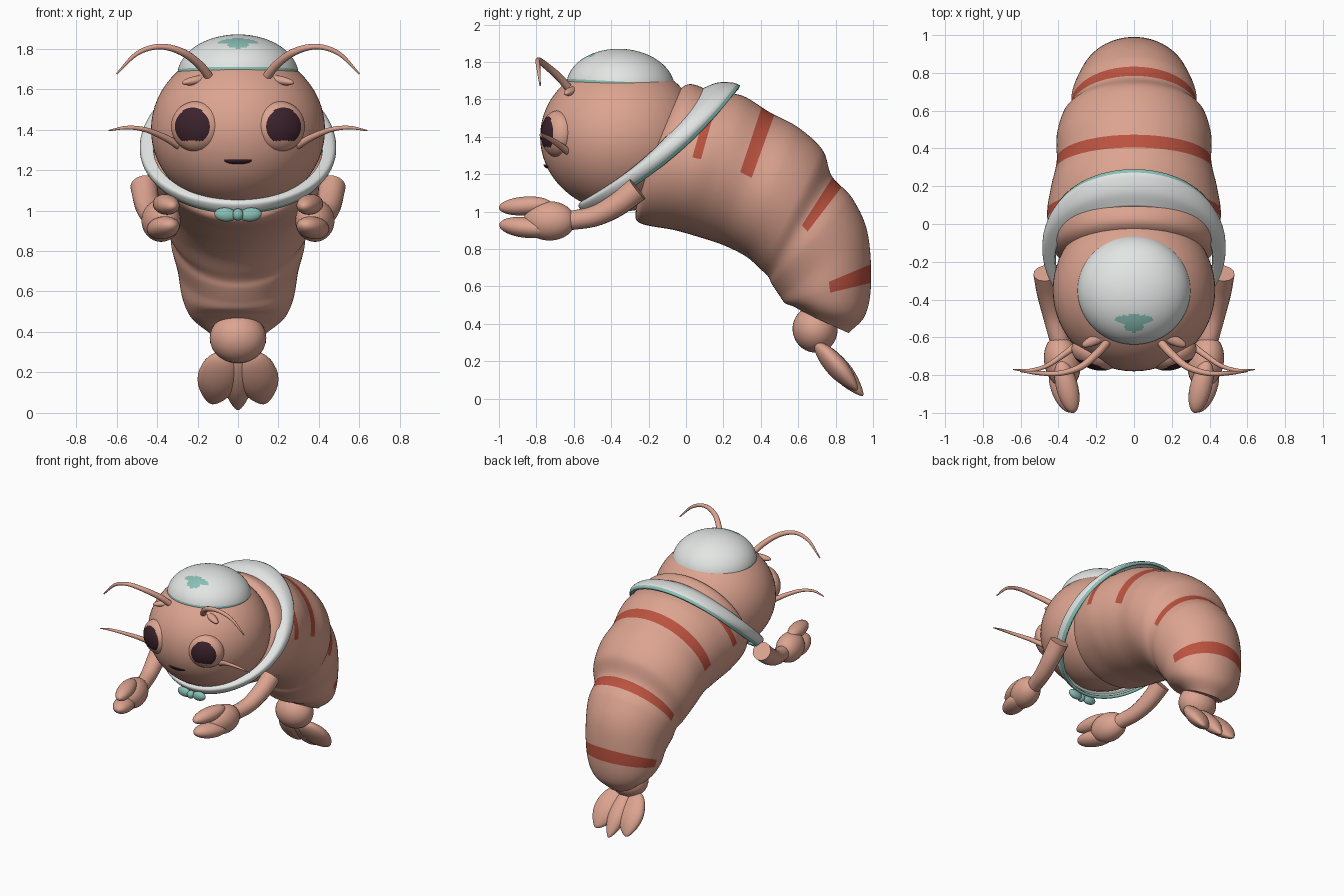
import bpy, bmesh, math
from math import sin, cos, pi, radians
from mathutils import Vector, Matrix, Euler

cube = bpy.data.objects.get("Cube")
if cube:
    bpy.data.objects.remove(cube)


def material(name, rgb):
    m = bpy.data.materials.new(name)
    m.use_nodes = True
    m.diffuse_color = (*rgb, 1)
    m.node_tree.nodes["Principled BSDF"].inputs["Base Color"].default_value = (*rgb, 1)
    return m


SKIN = material("shell_pink", (0.72, 0.37, 0.28))
RED = material("stripe_red", (0.50, 0.085, 0.05))
WHITE = material("cloth_white", (0.76, 0.79, 0.77))
TEAL = material("trim_teal", (0.25, 0.52, 0.46))
DARK = material("eye_plum", (0.045, 0.016, 0.025))


def finish(name, bm, mats):
    bmesh.ops.recalc_face_normals(bm, faces=bm.faces)
    me = bpy.data.meshes.new(name)
    bm.to_mesh(me)
    bm.free()
    for m in mats:
        me.materials.append(m)
    ob = bpy.data.objects.new(name, me)
    bpy.context.collection.objects.link(ob)
    bpy.ops.object.select_all(action='DESELECT')
    bpy.context.view_layer.objects.active = ob
    ob.select_set(True)
    bpy.ops.object.shade_smooth_by_angle(angle=radians(50))
    return ob


def ball(name, loc, size, mats, rot=(0, 0, 0), rule=None, floor=None, pole='Z', shape=None, seg=32):
    """Ellipsoid, optionally cut flat at a local height, reshaped and painted by a local rule."""
    bm = bmesh.new()
    bmesh.ops.create_uvsphere(bm, u_segments=seg, v_segments=seg // 2, radius=1)
    if pole == 'Y':
        bmesh.ops.rotate(bm, verts=bm.verts, matrix=Matrix.Rotation(pi / 2, 3, 'X'))
    bmesh.ops.scale(bm, verts=bm.verts, vec=size)
    if floor is not None:
        geom = bm.verts[:] + bm.edges[:] + bm.faces[:]
        cut = bmesh.ops.bisect_plane(bm, geom=geom, plane_co=(0, 0, floor), plane_no=(0, 0, 1), clear_inner=True)
        bmesh.ops.edgeloop_fill(bm, edges=[e for e in cut["geom_cut"] if isinstance(e, bmesh.types.BMEdge)])
    if shape:
        for v in bm.verts:
            v.co = shape(v.co)
    if rule:
        for f in bm.faces:
            f.material_index = rule(f.calc_center_median())
    bm.transform(Matrix.Translation(loc) @ Euler([radians(r) for r in rot]).to_matrix().to_4x4())
    return finish(name, bm, mats)


def loft(name, rings, mats, rule, caps=True):
    """Skin over closed rings; rule gets the ring and column number."""
    bm = bmesh.new()
    rows = [[bm.verts.new(p) for p in ring] for ring in rings]
    n = len(rows[0])
    for i in range(len(rows) - 1):
        for j in range(n):
            k = (j + 1) % n
            f = bm.faces.new((rows[i][j], rows[i][k], rows[i + 1][k], rows[i + 1][j]))
            f.material_index = rule(i, j)
    if caps:
        bm.faces.new(rows[0])
        bm.faces.new(rows[-1])
    return finish(name, bm, mats)


def spline(points, steps):
    """Catmull-Rom samples through tuples of any length."""
    vs = [Vector(p) for p in points]
    vs = [vs[0] * 2 - vs[1]] + vs + [vs[-1] * 2 - vs[-2]]
    out = []
    for a, b, c, d in zip(vs, vs[1:], vs[2:], vs[3:]):
        for s in range(steps):
            t = s / steps
            out.append((b * 2 + (c - a) * t + (a * 2 - b * 5 + c * 4 - d) * t ** 2
                        + (b * 3 - a - c * 3 + d) * t ** 3) / 2)
    return out + [vs[-2]]


def tube(name, points, side, mats):
    """Round tapering tube; points are x, y, z, radius."""
    path = spline(points, 8)
    rings = []
    for i, p in enumerate(path):
        d = (path[min(i + 1, len(path) - 1)] - path[max(i - 1, 0)]).to_3d()
        q = d.to_track_quat('Z', 'Y')
        ring = [p.to_3d() + q @ Vector((cos(a), sin(a), 0)) * p[3] for a in (2 * pi * k / 14 for k in range(14))]
        rings.append([(v.x * side, v.y, v.z) for v in ring])
    return loft(name, rings, mats, lambda i, j: 0)


# Curled body: underside y, z, back y, z, half width
STEPS, COLS = 20, 72
body = spline([
    (-.27, 1.02, -.10, 1.58, .36), (-.25, .94, .01, 1.68, .43), (-.06, .90, .15, 1.64, .46),
    (.08, .86, .30, 1.62, .44), (.20, .82, .45, 1.53, .41), (.32, .76, .60, 1.45, .41),
    (.40, .69, .73, 1.33, .38), (.44, .65, .78, 1.19, .335), (.46, .61, .89, 1.07, .33),
    (.50, .55, .97, .89, .30), (.53, .51, .99, .63, .275), (.58, .49, .96, .45, .23),
    (.63, .46, .87, .35, .14)], STEPS)
angles = [2 * pi * (j + 0.5) / COLS for j in range(COLS)]
rings = []
for ly, lz, uy, uz, w in body:
    rings.append([(w * sin(a), (ly + uy) / 2 + (uy - ly) / 2 * cos(a), (lz + uz) / 2 + (uz - lz) / 2 * cos(a))
                  for a in angles])
STRIPES = [(1.9, 2.2), (3.7, 4.15), (7.05, 7.5), (9.65, 10.05)]


def stripe(i, j):
    t, up = (i + 0.5) / STEPS, cos(2 * pi * (j + 1) / COLS)
    return int(up > 0.03 and any(a < t < b for a, b in STRIPES))


loft("body", rings, [SKIN, RED], stripe)

# Tail joint and fan
ball("tail_joint", (0, .69, .37), (.14, .12, .125), [SKIN], (20, 0, 0))


def pointed(v):
    k = 1 - 0.35 * max(0, -v.z / .17) ** 2
    return Vector((v.x * k, v.y * k, v.z))


ball("tail_fan_middle", (0, .825, .155), (.07, .055, .185), [SKIN], (41, 0, 0), shape=pointed)
for s, side in ((1, "left"), (-1, "right")):
    ball(side + "_tail_fan", (.10 * s, .805, .17), (.10, .055, .17), [SKIN], (41, -14 * s, 0), shape=pointed)

# Head
ball("head", (0, -.35, 1.40), (.43, .43, .40), [SKIN], seg=64)
ball("mouth", (0, -.73, 1.252), (.075, .032, .024), [DARK], (180, 0, 0), floor=0)


# Cap with trim and front patch
def cap_paint(c):
    bar = (c.x / .105) ** 2 + ((c.y + .165) / .025) ** 2 < 1
    stem = (c.x / .055) ** 2 + ((c.y + .185) / .045) ** 2 < 1
    return int(c.z < .035 or (c.z > .05 and (bar or stem)))


ball("cap", (0, -.35, 1.665), (.30, .29, .205), [WHITE, TEAL], (-3, 0, 0), cap_paint, floor=0, seg=128)


# Slanted collar: front y, z, back y, z, half width, sag at the sides
collar = spline([(-.54, .985, .29, 1.675, .46, .08), (-.565, 1.01, .25, 1.69, .485, .075),
                 (-.575, 1.035, .17, 1.69, .475, .07), (-.555, 1.06, .09, 1.66, .42, .07)], 6)
rings = []
for fy, fz, by, bz, w, sag in collar:
    rings.append([(w * sin(a), (fy + by) / 2 + (by - fy) / 2 * cos(a) + sag * .6 * sin(a) ** 2,
                   (fz + bz) / 2 + (bz - fz) / 2 * cos(a) - sag * .6 * sin(a) ** 2) for a in angles])
ob = loft("collar", rings, [WHITE, TEAL], lambda i, j: int(i < 3), caps=False)
mod = ob.modifiers.new("thickness", 'SOLIDIFY')
mod.thickness = 0.02

# Bow
ball("bow_knot", (0, -.575, .98), (.027, .027, .03), [TEAL])

for s, side in ((1, "left"), (-1, "right")):
    ball(side + "_bow_loop", (.062 * s, -.565, .98), (.055, .025, .034), [TEAL], (0, -6 * s, 0))

    # Eye mound with painted eye
    ball(side + "_eye", (.205 * s, -.685, 1.415), (.13, .085, .125), [SKIN, DARK], (0, 0, 20 * s),
         lambda c: int(c.y < 0 and (c.x / .093) ** 2 + (c.z / .092) ** 2 < 1 and c.z > -.07), pole='Y', seg=96)

    # Feelers
    ball(side + "_feeler_scale", (.20 * s, -.61, 1.645), (.085, .028, .022), [SKIN], (0, 10 * s, -25 * s))
    tube(side + "_upper_feeler", [(.12, -.60, 1.63, .022), (.19, -.68, 1.72, .021), (.28, -.755, 1.785, .018),
                                  (.39, -.79, 1.81, .014), (.50, -.79, 1.775, .011), (.60, -.78, 1.675, .004)], s, [SKIN])
    tube(side + "_lower_feeler", [(.29, -.63, 1.32, .02), (.37, -.69, 1.365, .016), (.46, -.75, 1.40, .012),
                                  (.55, -.775, 1.41, .009), (.64, -.77, 1.395, .003)], s, [SKIN])

    # Arm, palm and two fingers
    tube(side + "_arm", [(.465, -.26, 1.12, .068), (.45, -.37, 1.035, .063), (.425, -.49, .975, .056),
                         (.39, -.63, .95, .052)], s, [SKIN])
    ball(side + "_palm", (.38 * s, -.73, .95), (.095, .14, .105), [SKIN], (0, 0, -12 * s))
    ball(side + "_upper_finger", (.355 * s, -.86, 1.03), (.058, .145, .05), [SKIN], (4, 0, -14 * s))
    ball(side + "_lower_finger", (.37 * s, -.86, .915), (.072, .145, .055), [SKIN], (-6, 0, -18 * s))
